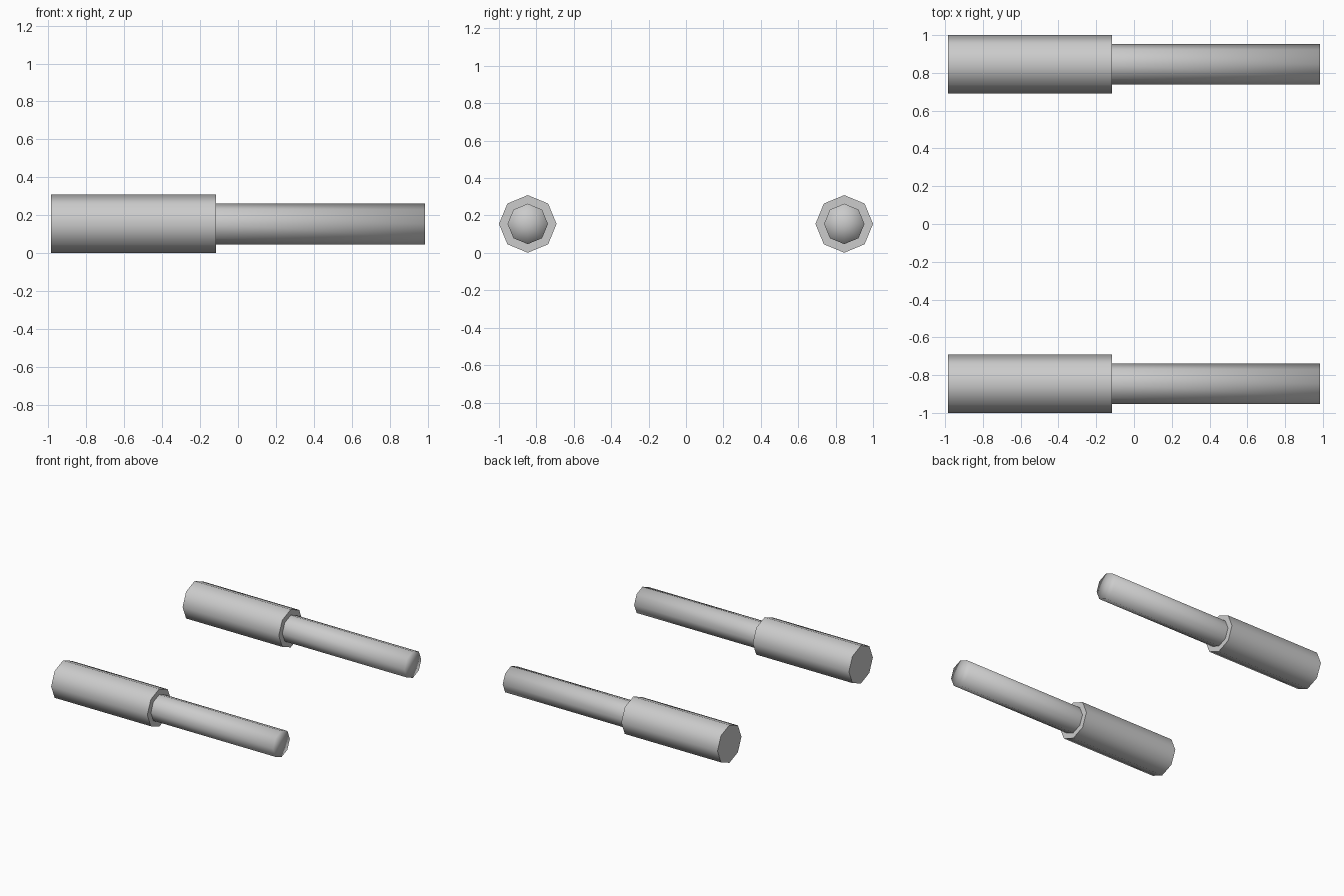
import bpy, bmesh, math

if "Cube" in bpy.data.objects:
    bpy.data.objects.remove(bpy.data.objects["Cube"])

SIDES = 8
AXIS_Z = 0.155
AXIS_Y = 0.846
X_BACK, X_STEP, X_TIP = -0.984, -0.117, 0.984
R_SLEEVE, R_ROD = 0.154, 0.108


def ring(bm, x, r):
    return [bm.verts.new((x, r * math.cos(i * math.tau / SIDES),
                          r * math.sin(i * math.tau / SIDES))) for i in range(SIDES)]


def stepped_barrel(name, y):
    bm = bmesh.new()
    # closed stepped profile: sleeve, shoulder, rod
    profile = [(X_BACK, R_SLEEVE), (X_STEP, R_SLEEVE), (X_STEP, R_ROD), (X_TIP, R_ROD)]
    rings = [ring(bm, x, r) for x, r in profile]
    for a, b in zip(rings, rings[1:]):
        for i in range(SIDES):
            j = (i + 1) % SIDES
            bm.faces.new((a[i], a[j], b[j], b[i]))
    # fan caps at both ends
    for x, loop in ((X_BACK, rings[0]), (X_TIP, rings[-1])):
        centre = bm.verts.new((x, 0, 0))
        for i in range(SIDES):
            bm.faces.new((centre, loop[i], loop[(i + 1) % SIDES]))
    bmesh.ops.recalc_face_normals(bm, faces=bm.faces[:])
    # smooth everywhere; hard rims except the softly shaded tip
    for f in bm.faces:
        f.smooth = True
    hard = [set(r) for r in rings[:3]]
    for e in bm.edges:
        e.smooth = not any(set(e.verts) <= h for h in hard)
    mesh = bpy.data.meshes.new(name)
    bm.to_mesh(mesh)
    bm.free()
    obj = bpy.data.objects.new(name, mesh)
    obj.location = (0, y, AXIS_Z)
    bpy.context.collection.objects.link(obj)


# matching pair either side of the centre line
for side, sign in (("front", -1), ("back", 1)):
    stepped_barrel(side + "_barrel", sign * AXIS_Y)
